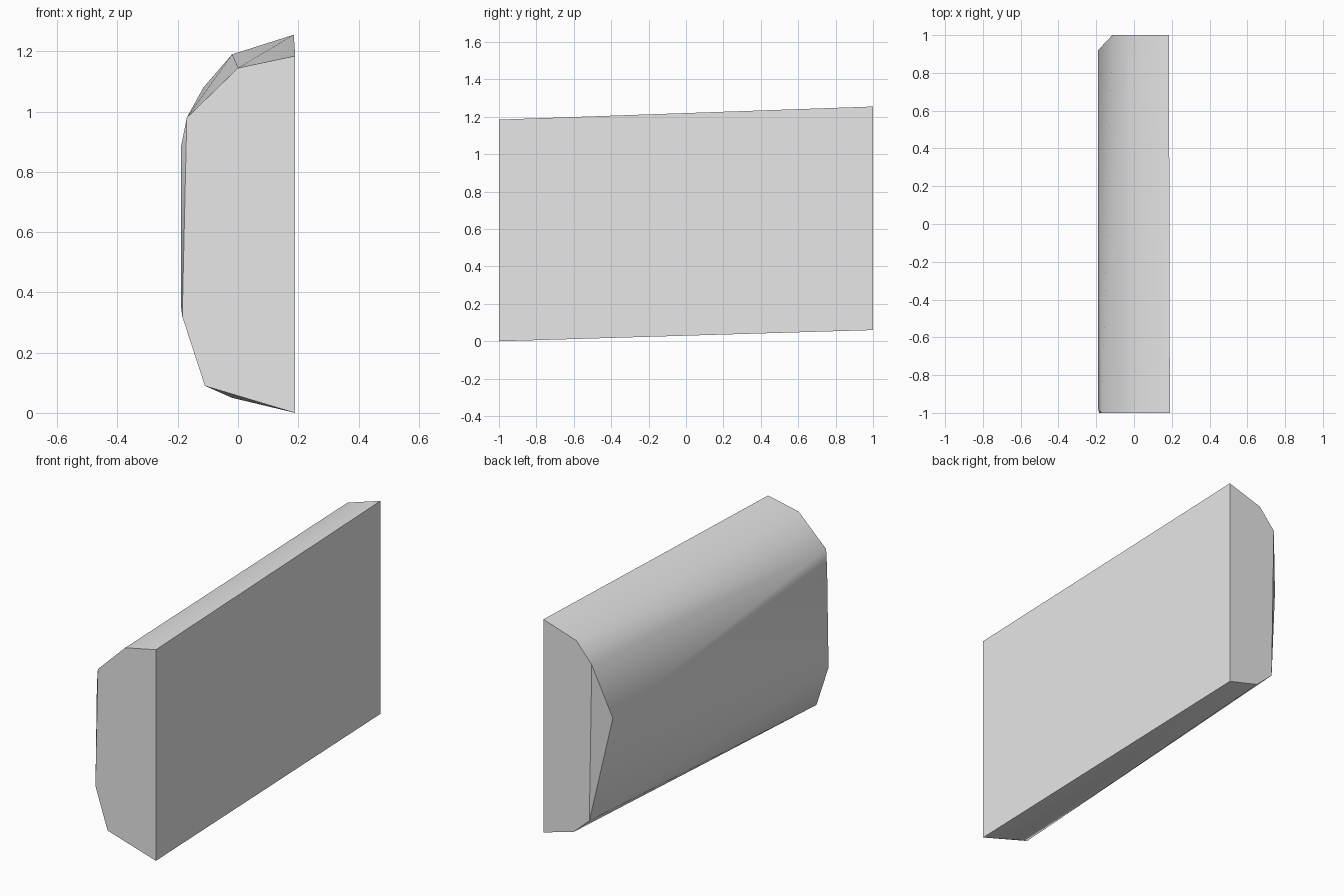
import bpy
import bmesh
import math

cube = bpy.data.objects.get("Cube")
if cube:
    bpy.data.objects.remove(cube, do_unlink=True)

# Single plain grey
grey = bpy.data.materials.new("light_grey")
grey.use_nodes = True
colour = (0.8, 0.8, 0.8, 1)
grey.diffuse_color = colour
grey.node_tree.nodes["Principled BSDF"].inputs["Base Color"].default_value = colour

# End outlines as (x, z), and the corners between them as (x, y, z)
front = [(0.19, 0), (0.19, 1.185), (0, 1.145), (-0.17, 0.98), (-0.185, 0.32), (-0.11, 0.09)]
back = [(0.185, 0.06), (0.185, 1.255), (-0.02, 1.19), (-0.115, 1.08), (-0.1, 0.2), (0, 0.11)]
bevel_corners = [(-0.19, -0.98, 0.88), (-0.19, -0.98, 0.36), (-0.19, 0.92, 0.77),
                 (-0.02, -0.97, 0.05)]
points = [(x, -1, z) for x, z in front] + [(x, 1, z) for x, z in back] + bevel_corners

# Faceted slab wrapped tightly around the outlines
bm = bmesh.new()
for p in points:
    bm.verts.new(p)
bmesh.ops.convex_hull(bm, input=bm.verts)
bmesh.ops.dissolve_limit(bm, angle_limit=math.radians(0.5), verts=bm.verts, edges=bm.edges)
bmesh.ops.recalc_face_normals(bm, faces=bm.faces)
mesh = bpy.data.meshes.new("slab")
bm.to_mesh(mesh)
bm.free()
mesh.materials.append(grey)
slab = bpy.data.objects.new("slab", mesh)
bpy.context.collection.objects.link(slab)

# Rounded outer side, crisp ends
bpy.context.view_layer.objects.active = slab
slab.select_set(True)
bpy.ops.object.shade_smooth_by_angle(angle=math.radians(40))
